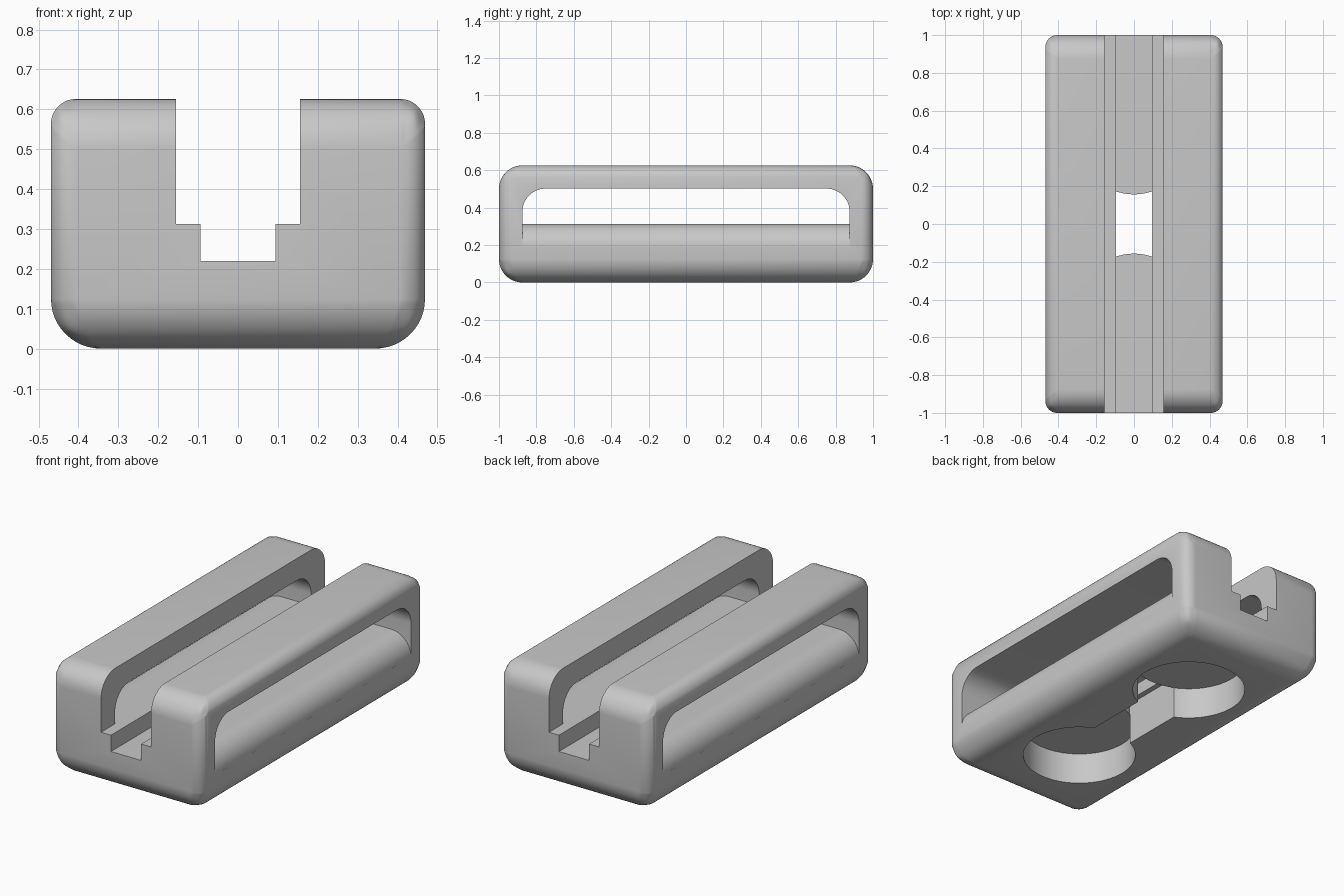
import bpy, bmesh, math

cube = bpy.data.objects.get("Cube")
if cube:
    bpy.data.objects.remove(cube, do_unlink=True)

HALF_W, HALF_L, HEIGHT = 0.469, 1.0, 0.626
RAIL_Z, FILLET = 0.3125, 0.125

grey = bpy.data.materials.new("plain_grey")
grey.use_nodes = True
grey.diffuse_color = (0.58, 0.58, 0.58, 1)
grey.node_tree.nodes["Principled BSDF"].inputs["Base Color"].default_value = grey.diffuse_color


def make(name, bm):
    bmesh.ops.recalc_face_normals(bm, faces=bm.faces)
    mesh = bpy.data.meshes.new(name)
    bm.to_mesh(mesh)
    bm.free()
    obj = bpy.data.objects.new(name, mesh)
    bpy.context.collection.objects.link(obj)
    mesh.materials.append(grey)
    return obj


def box(name, x, y, z0, z1):
    bm = bmesh.new()
    bmesh.ops.create_cube(bm, size=2)
    for v in bm.verts:
        v.co = (v.co.x * x, v.co.y * y, z1 if v.co.z > 0 else z0)
    return make(name, bm)


def prism(name, outline, axis, half):
    """Extrude an outline of (side, z) points along x or y."""
    bm = bmesh.new()
    place = (lambda s, t, z: (t, s, z)) if axis == "x" else (lambda s, t, z: (s, t, z))
    face = bm.faces.new([bm.verts.new(place(s, -half, z)) for s, z in outline])
    ext = bmesh.ops.extrude_face_region(bm, geom=[face])["geom"]
    for v in ext:
        if isinstance(v, bmesh.types.BMVert):
            v.co[0 if axis == "x" else 1] = half
    return make(name, bm)


def arch(half, z0, z1, r, steps=16):
    """Rectangle outline with both top corners rounded."""
    pts = [(-half, z0), (half, z0)]
    for side, start in ((1, 0), (-1, 90)):
        for i in range(steps + 1):
            a = math.radians(start + 90 * i / steps)
            pts.append((side * (half - r) + r * math.cos(a), z1 - r + r * math.sin(a)))
    return pts


def cylinder(name, y, r, z0, z1):
    bm = bmesh.new()
    bmesh.ops.create_cone(bm, cap_ends=True, segments=96, radius1=r, radius2=r, depth=z1 - z0)
    bmesh.ops.translate(bm, verts=bm.verts, vec=(0, y, (z0 + z1) / 2))
    return make(name, bm)


def apply(obj, mod):
    bpy.context.view_layer.objects.active = obj
    bpy.ops.object.modifier_apply(modifier=mod.name)


def cut(obj, cutter):
    mod = obj.modifiers.new("cut", "BOOLEAN")
    mod.operation, mod.solver, mod.object = "DIFFERENCE", "EXACT", cutter
    apply(obj, mod)
    bpy.data.objects.remove(cutter, do_unlink=True)


# Rounded block: half-size rounding on the upright and long top edges
body = box("slotted_block", HALF_W, HALF_L, 0, HEIGHT)
weights = body.data.attributes.new("bevel_weight_edge", "FLOAT", "EDGE")
for edge in body.data.edges:
    a, b = (body.data.vertices[i].co for i in edge.vertices)
    upright = abs(a.z - b.z) > 0.1
    long_top = abs(a.y - b.y) > 0.1 and a.z > 0.1
    weights.data[edge.index].value = 0.5 if upright or long_top else 1
bevel = body.modifiers.new("rounding", "BEVEL")
bevel.limit_method, bevel.width, bevel.segments = "WEIGHT", FILLET, 12
apply(body, bevel)

# Side windows, leaving a base bar with rounded shoulders
window = prism("window_cutter", arch(0.875, 0.19, 0.502, FILLET), "x", 0.8)
cut(window, prism("base_bar", arch(HALF_W, 0.05, RAIL_Z, FILLET), "y", 1.5))
cut(body, window)

# Stepped groove along the top
right = [(0.094, 0.22), (0.094, RAIL_Z), (0.156, RAIL_Z), (0.156, 0.9)]
left = [(-x, z) for x, z in reversed(right)]
cut(body, prism("groove_cutter", right + left, "y", 1.5))

# Round pockets underneath, and the passage between them opening into the groove
POCKET_Y, POCKET_R, POCKET_Z = 0.456, 0.3, 0.18
passage = box("passage_cutter", 0.125, 0.25, -0.1, 0.24)
for side in (-1, 1):
    cut(passage, cylinder("passage_end", side * POCKET_Y, POCKET_R - 0.001, POCKET_Z - 0.002, 0.5))
cut(body, passage)
for side in (-1, 1):
    cut(body, cylinder("pocket_cutter", side * POCKET_Y, POCKET_R, -0.2, POCKET_Z))

# Smooth rounded parts, crisp edges
bpy.ops.object.select_all(action="DESELECT")
body.select_set(True)
bpy.context.view_layer.objects.active = body
bpy.ops.object.shade_smooth_by_angle(angle=math.radians(30))
